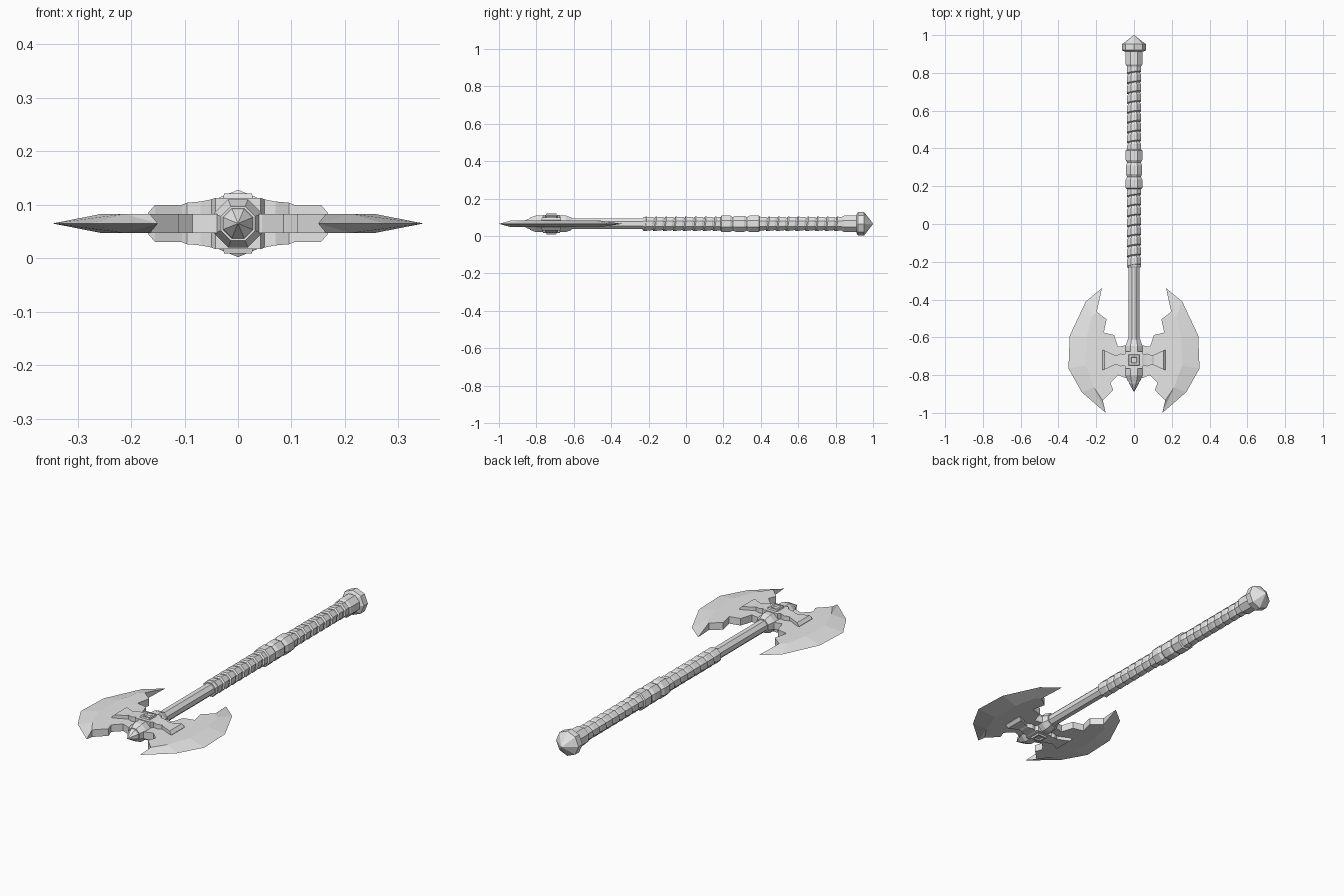
import bpy, bmesh, math
from mathutils import Vector

MID = 0.065      # height of the weapon's centre line
HEAD_Y = -0.72   # centre of the axe head

cube = bpy.data.objects.get("Cube")
if cube:
    bpy.data.objects.remove(cube, do_unlink=True)

steel = bpy.data.materials.new("grey_steel")
steel.use_nodes = True
steel.diffuse_color = (0.8, 0.8, 0.8, 1)
steel.node_tree.nodes["Principled BSDF"].inputs["Base Color"].default_value = (0.8, 0.8, 0.8, 1)


def finish(name, bm):
    bmesh.ops.remove_doubles(bm, verts=bm.verts, dist=1e-5)
    bmesh.ops.recalc_face_normals(bm, faces=bm.faces)
    mesh = bpy.data.meshes.new(name)
    bm.to_mesh(mesh)
    bm.free()
    mesh.materials.append(steel)
    obj = bpy.data.objects.new(name, mesh)
    obj.location.z = MID
    bpy.context.collection.objects.link(obj)
    return obj


def loft(name, rings):
    """Skin a row of rings with equal point counts and cap both ends."""
    bm = bmesh.new()
    loops = [[bm.verts.new(p) for p in ring] for ring in rings]
    n = len(loops[0])
    for a, b in zip(loops, loops[1:]):
        for i in range(n):
            j = (i + 1) % n
            bm.faces.new((a[i], a[j], b[j], b[i]))
    bm.faces.new(loops[0])
    bm.faces.new(loops[-1])
    return finish(name, bm)


def turned(name, profile, flat_up=True, tilt=0.0):
    """Eight-sided turning along y from (y, half width) pairs."""
    rings = []
    for y, r in profile:
        turn = math.pi / 8 if flat_up else 0
        radius = r / math.cos(turn)
        ring = []
        for k in range(8):
            a = turn + k * math.pi / 4
            x, z = radius * math.cos(a), radius * math.sin(a)
            ring.append(Vector((x, y + tilt * (x + z), z)))
        rings.append(ring)
    return loft(name, rings)


def wrap(name, start, end, count):
    """Leather-like winding: overlapping slanted bands."""
    pitch = (end - start) / count
    profile = []
    for i in range(count):
        y = start + i * pitch
        profile += [(y, 0.032), (y + 0.1 * pitch, 0.038),
                    (y + 0.75 * pitch, 0.036), (y + 0.9 * pitch, 0.032)]
    turned(name, profile, tilt=0.15)


# Handle
turned("shaft", [(-0.66, 0.028), (0.88, 0.028)])
wrap("lower_grip", -0.225, 0.2, 8)
wrap("upper_grip", 0.38, 0.85, 9)
turned("grip_end_band", [(-0.23, 0.034), (-0.225, 0.037), (-0.205, 0.036), (-0.2, 0.032)])
turned("middle_rings", [(0.185, 0.036), (0.19, 0.044), (0.235, 0.044), (0.25, 0.036),
                        (0.265, 0.043), (0.31, 0.043), (0.325, 0.036),
                        (0.34, 0.044), (0.39, 0.044), (0.395, 0.036)])

# Pommel
turned("pommel_collar", [(0.835, 0.038), (0.845, 0.044), (0.92, 0.044)])
turned("pommel", [(0.912, 0.05), (0.92, 0.063), (0.952, 0.063), (0.962, 0.05), (1.0, 0.001)],
       flat_up=False)

# Head socket and front spike
turned("head_socket", [(-0.612, 0.033), (-0.645, 0.045), (-0.8, 0.045), (-0.835, 0.032)])
turned("front_spike", [(-0.825, 0.03), (-0.845, 0.026), (-0.888, 0.001)])

# Bow-tie plate through the head: x, half width in y, half height in z
half = [(0.168, 0.053, 0.02), (0.155, 0.05, 0.035), (0.105, 0.027, 0.035),
        (0.095, 0.024, 0.039), (0.07, 0.034, 0.041), (0.05, 0.03, 0.045), (0.042, 0.045, 0.048)]
stations = [(-x, w, h) for x, w, h in half] + half[::-1]
loft("bow_tie_plate", [[Vector((x, HEAD_Y + sy * w, sz * h))
                        for sy, sz in ((-1, -1), (1, -1), (1, 1), (-1, 1))]
                       for x, w, h in stations])

# Square studs with a sunken centre, above and below
for label, side in (("upper", 1), ("lower", -1)):
    loft(label + "_stud", [[Vector((sx * w, HEAD_Y + sy * w, side * z))
                            for sx, sy in ((-1, -1), (1, -1), (1, 1), (-1, 1))]
                           for w, z in ((0.03, 0.04), (0.026, 0.056), (0.017, 0.056), (0.012, 0.05))])

# Blades: sharp outer edge, ridge line, and notched inner outline
edge = [(0.17, -0.34), (0.255, -0.41), (0.34, -0.59), (0.347, -0.765), (0.277, -0.89), (0.15, -1.0)]
ridge = [(0.225, -0.49), (0.25, -0.6), (0.255, -0.75), (0.212, -0.865)]
inner = [(0.197, -0.465), (0.145, -0.505), (0.16, -0.575), (0.105, -0.588), (0.085, -0.65),
         (0.03, -0.64), (0.03, -0.815), (0.045, -0.815), (0.085, -0.8), (0.125, -0.84),
         (0.11, -0.88), (0.165, -0.935)]


def blade(name, mirror):
    bm = bmesh.new()

    def points(flat, z):
        return [bm.verts.new((mirror * x, y, z)) for x, y in flat]

    rim = points(edge, 0)
    backs = []
    for z in (0.018, -0.018):
        crest, back = points(ridge, z), points(inner, z)
        backs.append(back)
        bm.faces.new(crest + back[::-1])
        for i in range(3):
            bm.faces.new((rim[i + 1], rim[i + 2], crest[i + 1], crest[i]))
        for tip, near, c, b in ((rim[0], rim[1], crest[0], back[0]),
                                (rim[5], rim[4], crest[3], back[-1])):
            bm.faces.new((tip, near, c))
            bm.faces.new((tip, c, b))
    up, down = backs
    for i in range(len(inner) - 1):
        bm.faces.new((up[i], up[i + 1], down[i + 1], down[i]))
    bm.faces.new((rim[0], up[0], down[0]))
    bm.faces.new((rim[5], up[-1], down[-1]))
    finish(name, bm)


blade("left_blade", 1)
blade("right_blade", -1)
